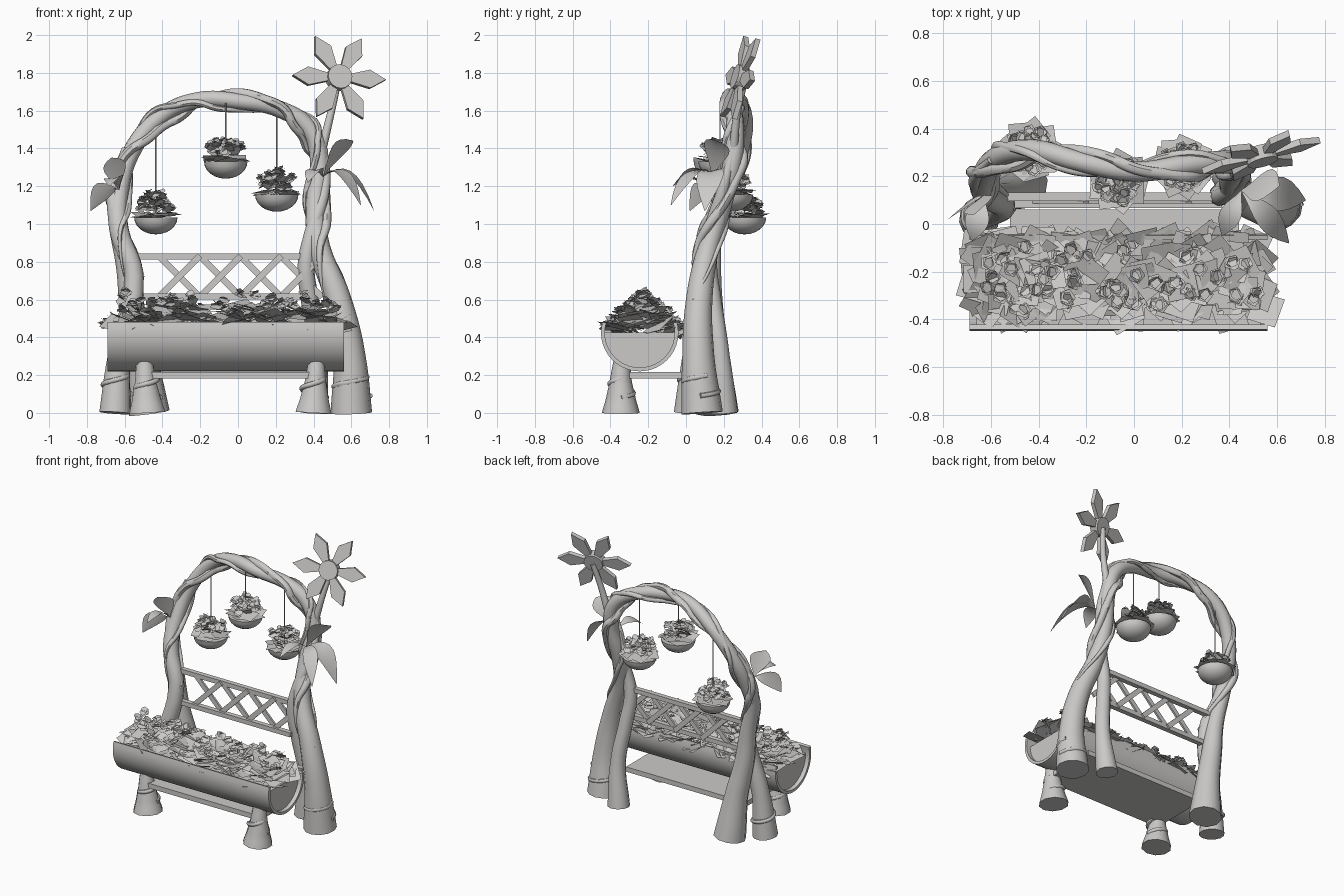
import bpy, bmesh, math, random
from mathutils import Vector, Matrix, Euler

random.seed(4)
if "Cube" in bpy.data.objects:
    bpy.data.objects.remove(bpy.data.objects["Cube"])

grey = bpy.data.materials.new("warm_grey")
grey.use_nodes = True
COLOUR = (0.6, 0.59, 0.58, 1)
grey.diffuse_color = COLOUR
grey.node_tree.nodes["Principled BSDF"].inputs["Base Color"].default_value = COLOUR


def finish(bm, name, smooth=False):
    me = bpy.data.meshes.new(name)
    bm.to_mesh(me)
    bm.free()
    ob = bpy.data.objects.new(name, me)
    bpy.context.collection.objects.link(ob)
    me.materials.append(grey)
    if smooth:
        shade(ob)


def select(ob):
    bpy.ops.object.select_all(action='DESELECT')
    ob.select_set(True)
    bpy.context.view_layer.objects.active = ob


def shade(ob):
    select(ob)
    bpy.ops.object.shade_smooth_by_angle(angle=math.radians(45))


def tube(name, pts, sides=3):
    """Tapered round branch through (x, y, z, radius) points."""
    cu = bpy.data.curves.new(name, 'CURVE')
    cu.dimensions = '3D'
    cu.bevel_depth, cu.bevel_resolution = 1, sides
    cu.use_fill_caps = True
    cu.resolution_u = 5
    sp = cu.splines.new('BEZIER')
    sp.bezier_points.add(len(pts) - 1)
    for bp, p in zip(sp.bezier_points, pts):
        bp.co, bp.radius = p[:3], p[3]
        bp.handle_left_type = bp.handle_right_type = 'AUTO'
    ob = bpy.data.objects.new(name, cu)
    bpy.context.collection.objects.link(ob)
    cu.materials.append(grey)
    select(ob)
    bpy.ops.object.convert(target='MESH')
    shade(bpy.context.object)


def prism(name, outline, to_world, depth, smooth=False):
    """Extrude a 2D outline along its local z, then place it."""
    bm = bmesh.new()
    face = bm.faces.new([bm.verts.new((u, v, 0)) for u, v in outline])
    ext = bmesh.ops.extrude_face_region(bm, geom=[face])
    bmesh.ops.translate(bm, vec=(0, 0, depth),
                        verts=[g for g in ext['geom'] if isinstance(g, bmesh.types.BMVert)])
    bmesh.ops.recalc_face_normals(bm, faces=bm.faces)
    bm.transform(to_world)
    finish(bm, name, smooth)


def box(name, centre, size, rot=(0, 0, 0)):
    bm = bmesh.new()
    bmesh.ops.create_cube(bm, size=1)
    bm.transform(Matrix.LocRotScale(Vector(centre), Euler(rot), Vector(size)))
    finish(bm, name)


# Arch: one thick trunk bent over from foot to foot
arch = [(.60, .085, 0, .11), (.59, .065, .3, .085), (.53, .07, .6, .07), (.43, .12, .88, .057),
        (.41, .19, 1.1, .052), (.43, .25, 1.35, .05), (.38, .26, 1.5, .048), (.24, .25, 1.6, .045),
        (0, .22, 1.65, .042), (-.22, .26, 1.655, .042), (-.42, .31, 1.56, .045), (-.57, .28, 1.37, .047),
        (-.63, .2, 1.15, .05), (-.63, .13, .97, .052), (-.55, .08, .72, .052), (-.63, .04, .3, .06),
        (-.65, .02, 0, .085)]
tube("arch_trunk", arch, 4)


def entwine(name, first, last, phase, turn, radius):
    """Thin vine spiralling round part of the arch, tapering at both ends."""
    pts, hub = [], Vector((-.1, .2, 1.1))
    for i in range(first * 2, last * 2 + 1):
        a, b = arch[i // 2], arch[min(i // 2 + 1, len(arch) - 1)]
        p = Vector(a).lerp(Vector(b), (i % 2) / 2)
        out = p.xyz - hub
        out.y = 0
        if p.z < 1.1:
            out.z = 0
        ang = phase + turn * i
        off = out.normalized() * math.cos(ang) + Vector((0, math.sin(ang), 0))
        r = radius * min(1, .25 + .25 * min(i - first * 2, last * 2 - i))
        pts.append((*(p.xyz + off * (p.w + r * .2)), r))
    tube(name, pts, 2)


entwine("vine_wide", 2, 14, 0, .8, .025)
entwine("vine_thin", 2, 14, 2.6, .8, .017)

# Rear support trunks, short front legs and the vines looped round them
tube("left_rear_trunk", [(.4, .2, 0, .075), (.42, .18, .3, .052), (.38, .14, .6, .048), (.36, .12, .78, .045),
                         (.39, .13, .95, .04), (.46, .2, 1.2, .03), (.46, .25, 1.4, .015)])
tube("right_rear_trunk", [(-.47, .17, 0, .11), (-.51, .15, .3, .08), (-.56, .13, .55, .068), (-.59, .13, .78, .057),
                          (-.64, .15, 1, .045), (-.66, .2, 1.2, .03), (-.6, .27, 1.4, .015)])
for side, x, s in (("left", .4, 1), ("right", -.48, -1)):
    tube(side + "_front_leg", [(x, -.345, 0, .1), (x + s * .005, -.345, .08, .078),
                               (x + s * .01, -.345, .17, .058), (x + s * .015, -.34, .27, .045)])
for name, x, y, r, z in (("left_loop", .6, .075, .1, .09), ("right_loop", -.645, .03, .077, .1),
                         ("left_front_loop", .4, -.345, .07, .08), ("right_front_loop", -.48, -.345, .07, .08)):
    tube(name, [(x + (r - .002 * k) * math.cos(k * .75), y + (r - .002 * k) * math.sin(k * .75),
                 z + .012 * k, .014) for k in range(10)], 2)

# Trough: thick half shell lying along x, closed by recessed ends
X0, X1, CY, CZ = -.69, .56, -.245, .425


def arc(r, a0, a1, n=24):
    return [(CY + r * math.cos(math.radians(a0 + (a1 - a0) * k / n)),
             CZ + r * math.sin(math.radians(a0 + (a1 - a0) * k / n))) for k in range(n + 1)]


def along_x(x):
    return Matrix(((0, 0, 1, x), (1, 0, 0, 0), (0, 1, 0, 0), (0, 0, 0, 1)))


prism("trough_shell", arc(.205, 164, 376) + arc(.185, 376, 164), along_x(X0), X1 - X0, True)
prism("trough_filling", arc(.186, 180, 360), along_x(X0 + .03), X1 - X0 - .06)
box("lower_shelf", (-.04, -.16, .2), (.96, .44, .035))

# Lattice back rest
for name, z, y in (("lattice_top_rail", .828, .115), ("lattice_bottom_rail", .615, .085)):
    box(name, (-.09, y, z), (.92, .035, .032))
for k in range(4):
    for s in (1, -1):
        box("lattice_bar", (-.31 + .215 * k, .1 + .008 * s, .722), (.31, .014, .034), (0, s * math.pi / 4, 0))


def patch(bm, sides, radius, at, rot):
    """Flat regular polygon, the unit of all the planting."""
    m = Matrix.LocRotScale(Vector(at), Euler(rot), None)
    bm.faces.new([bm.verts.new(m @ Vector((radius * math.cos(math.tau * k / sides),
                                           radius * math.sin(math.tau * k / sides), 0)))
                  for k in range(sides)])


def bloom(bm, at, size):
    """Ruffled little flower: nested pentagons at loose angles."""
    for k in range(4):
        patch(bm, 5, size * (1 - .13 * k), Vector(at) + Vector((0, 0, .008 * k)),
              (random.uniform(-.7, .7), random.uniform(-.7, .7), k * 1.1))


# Ridge-shaped heap of leaves and blooms filling the trough
rnd = random.uniform
bm = bmesh.new()
for i in range(240):
    u, v = rnd(-1, 1), rnd(-1, 1)
    ridge = (1 - abs(v)) * (1 - .5 * u ** 4)
    patch(bm, 4, rnd(.07, .105), (-.055 + .62 * u, -.225 + .155 * v, .445 + .15 * ridge * rnd(.35, 1)),
          (rnd(-.4, .4) - .3 * v, rnd(-.4, .4) + .2 * u ** 3, rnd(0, 6)))
for i in range(60):
    u, v = rnd(-.95, .95), rnd(-.9, .9)
    bloom(bm, (-.055 + .6 * u, -.225 + .15 * v, .5 + .115 * (1 - abs(v)) + rnd(-.03, .02)), .038)
finish(bm, "trough_foliage")

# Hanging bowls with cords, wide rim leaves and a bushy posy
for name, x, y, rim, top in (("right_bowl", -.435, .31, 1.035, 1.53), ("middle_bowl", -.065, .18, 1.33, 1.64),
                             ("left_bowl", .205, .24, 1.155, 1.6)):
    bm = bmesh.new()
    bmesh.ops.create_uvsphere(bm, u_segments=20, v_segments=12, radius=1)
    bmesh.ops.bisect_plane(bm, geom=bm.verts[:] + bm.edges[:] + bm.faces[:], dist=1e-4,
                           plane_co=(0, 0, 0), plane_no=(0, 0, 1), clear_outer=True)
    bmesh.ops.holes_fill(bm, edges=[e for e in bm.edges if e.is_boundary])
    bm.transform(Matrix.LocRotScale(Vector((x, y, rim)), None, Vector((.115, .115, .09))))
    finish(bm, name, True)
    tube(name + "_cord", [(x, y, rim, .004), (x, y, top, .004)], 1)
    bm = bmesh.new()
    for k in range(9):
        patch(bm, 4, .075, (x + .07 * math.cos(k * .7), y + .07 * math.sin(k * .7), rim + rnd(.005, .025)),
              (rnd(-.25, .25), rnd(-.25, .25), rnd(0, 6)))
    for k in range(26):
        a, d = k * 2.4, .09 * math.sqrt(k / 26)
        bloom(bm, (x + d * math.cos(a), y + d * math.sin(a), rim + .02 + (.12 - d * .6) * rnd(.1, 1)), .033)
    finish(bm, name + "_plants")

# Big six-petalled flower on a stalk
tube("flower_stalk", [(.44, .25, 1.38, .025), (.49, .27, 1.58, .02), (.53, .31, 1.76, .018)])
normal = Vector((.28, -1, .3)).normalized()
right = Vector((0, 0, 1)).cross(normal).normalized()
up = normal.cross(right)
frame = Matrix((right, up, normal)).transposed().to_4x4()
place = Matrix.Translation((.53, .3, 1.77)) @ frame
petal = [(.04, -.016), (.17, -.05), (.255, 0), (.17, .05), (.04, .016)]
for k in range(6):
    prism("petal", petal, place @ Matrix.Rotation(math.radians(60 * k - 3), 4, 'Z'), .028)
disc = [(.066 * math.cos(math.tau * k / 16), .066 * math.sin(math.tau * k / 16)) for k in range(16)]
prism("flower_centre", disc, place @ Matrix.Translation((0, 0, -.015)), .06)


def leaf(name, base, tip, half, bow, side):
    """Pointed leaf bowed upward between base and tip."""
    bm = bmesh.new()
    base, tip, side = Vector(base), Vector(tip), Vector(side).normalized()
    rows = []
    for k in range(9):
        t = k / 8
        mid = base.lerp(tip, t) + Vector((0, 0, bow * 4 * t * (1 - t)))
        w = half * (math.sin(math.pi * t ** 1.3) + .04)
        fold = Vector((0, .15 * w, .2 * w))
        rows.append([bm.verts.new(mid + o) for o in (fold - side * w, Vector(), fold + side * w)])
    for a, b in zip(rows, rows[1:]):
        for j in (0, 1):
            bm.faces.new((a[j], a[j + 1], b[j + 1], b[j]))
    bmesh.ops.solidify(bm, geom=bm.faces[:], thickness=.006)
    finish(bm, name, True)


# Leaf sprays on both posts
L, R = (.45, .14, 1.25), (-.63, .12, 1.18)
leaf("left_leaf_up", L, (.61, .16, 1.44), .075, .03, (.4, .85, -.3))
leaf("left_leaf_out", L, (.72, .1, 1.07), .07, .1, (.15, 1, .1))
leaf("left_leaf_front", L, (.65, -.08, 1.1), .05, .09, (.6, .8, .1))
leaf("left_leaf_inner", L, (.37, -.05, 1.22), .045, .05, (1, -.4, .1))
leaf("right_leaf_up", R, (-.67, .04, 1.35), .065, .01, (1, .5, .3))
leaf("right_leaf_out", R, (-.78, .02, 1.07), .06, .05, (.7, .6, -.5))
leaf("right_leaf_front", R, (-.68, -.07, 1.2), .05, .05, (1, -.3, .2))
